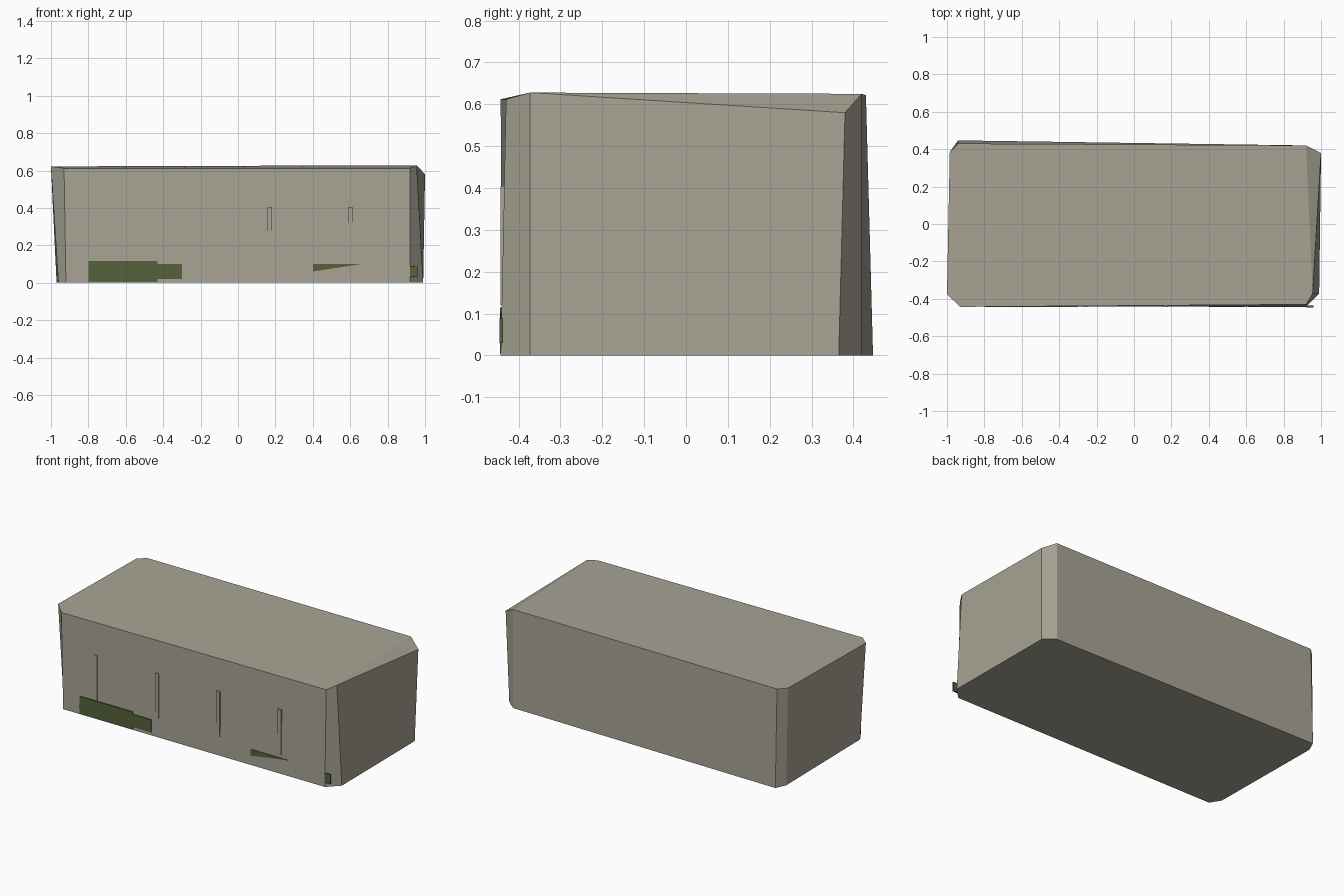
import bpy
import bmesh

cube = bpy.data.objects.get("Cube")
if cube:
    bpy.data.objects.remove(cube, do_unlink=True)


def material(name, rgb):
    mat = bpy.data.materials.new(name)
    mat.use_nodes = True
    mat.diffuse_color = (*rgb, 1)
    mat.node_tree.nodes["Principled BSDF"].inputs["Base Color"].default_value = (*rgb, 1)
    return mat


concrete = material("weathered_concrete", (0.39, 0.37, 0.30))
moss = material("moss_green", (0.095, 0.12, 0.045))


def loft(name, lower, upper, mat):
    """Closed solid between two matching outlines."""
    bm = bmesh.new()
    a = [bm.verts.new(p) for p in lower]
    b = [bm.verts.new(p) for p in upper]
    n = len(a)
    bm.faces.new(list(reversed(a)))
    caps = [bm.faces.new(b)]
    for i in range(n):
        j = (i + 1) % n
        bm.faces.new((a[i], a[j], b[j], b[i]))
    if n > 4:
        # Fold the sagging corner of the top down along a diagonal
        bmesh.utils.face_split(caps[0], b[1], b[3])
    bmesh.ops.recalc_face_normals(bm, faces=bm.faces)
    mesh = bpy.data.meshes.new(name)
    bm.to_mesh(mesh)
    bm.free()
    mesh.materials.append(mat)
    obj = bpy.data.objects.new(name, mesh)
    bpy.context.collection.objects.link(obj)
    return obj


def front_plate(name, outline, front, back, mat):
    """Plate on the front wall from an x, z outline."""
    return loft(name, [(x, front, z) for x, z in outline],
                [(x, back, z) for x, z in outline], mat)


def box_outline(x0, x1, z0, z1):
    return [(x0, z0), (x1, z0), (x1, z1), (x0, z1)]


# Uneven block with chamfered corners, outlines run from the front left edge
base = [(0.92, -0.443, 0), (0.99, -0.373, 0), (0.985, 0.365, 0), (0.92, 0.42, 0),
        (-0.94, 0.447, 0), (-0.97, 0.38, 0), (-0.96, -0.375, 0), (-0.92, -0.439, 0)]
top = [(0.92, -0.43, 0.612), (0.955, -0.373, 0.628), (1.0, 0.38, 0.58),
       (0.92, 0.42, 0.625), (-0.94, 0.43, 0.622), (-0.985, 0.385, 0.622),
       (-1.0, -0.375, 0.622), (-0.93, -0.443, 0.612)]
loft("concrete_block", base, top, concrete)

# Shallow upright ribs on the front
for i in range(4):
    x = -0.69 + 0.43 * i
    front_plate(f"front_rib_{i + 1}", box_outline(x - 0.012, x + 0.012, 0.12, 0.405),
                -0.4435, -0.435, concrete)

# Moss patches near the ground
front_plate("moss_large", box_outline(-0.8, -0.43, 0.005, 0.115), -0.445, -0.436, moss)
front_plate("moss_medium", box_outline(-0.43, -0.3, 0.02, 0.1), -0.4445, -0.436, moss)
front_plate("moss_wedge", [(0.4, 0.06), (0.66, 0.1), (0.4, 0.1)], -0.444, -0.436, moss)
front_plate("moss_corner", box_outline(0.92, 0.96, 0.03, 0.088), -0.446, -0.437, moss)
